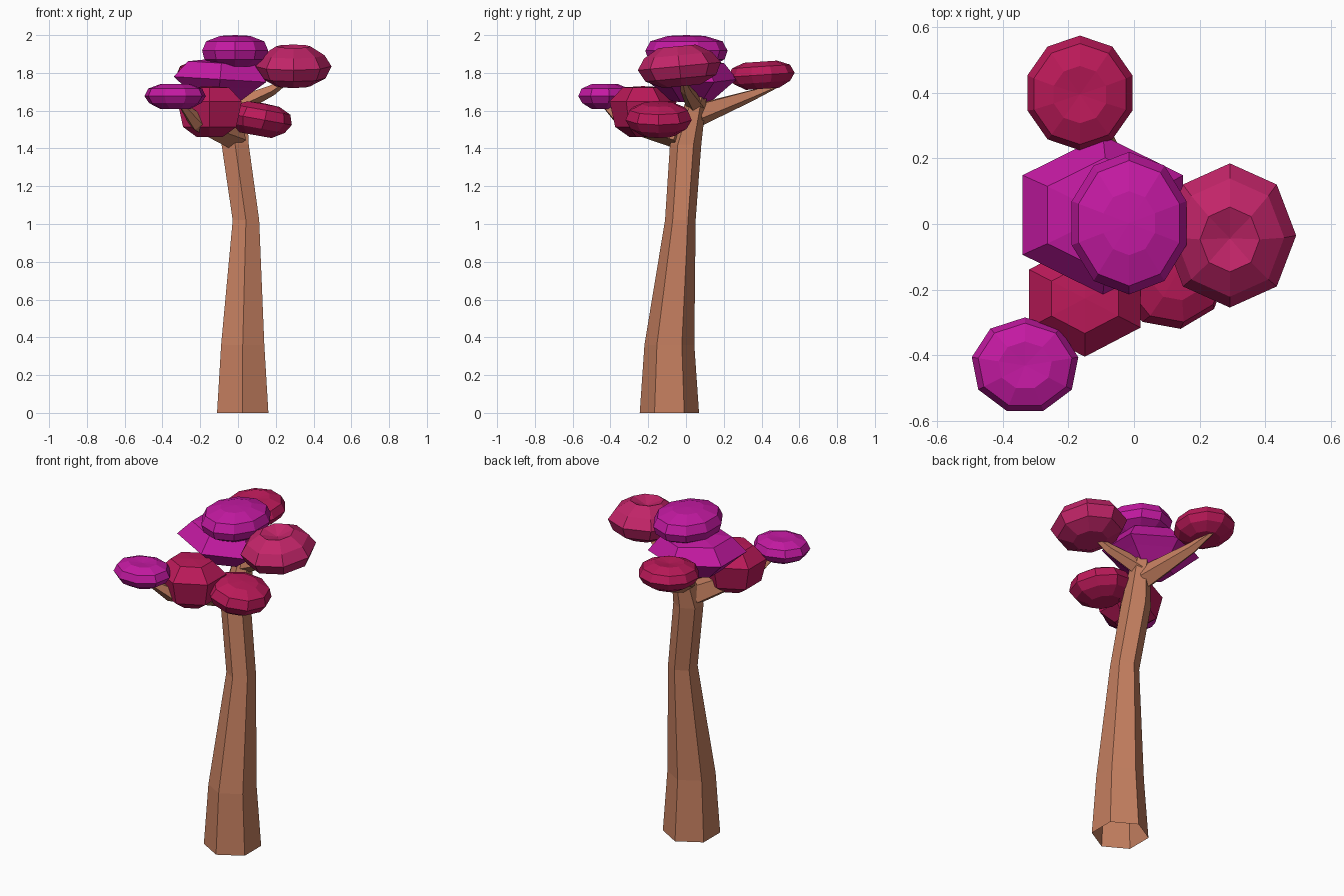
import bpy
from math import sin, cos, pi, radians
from mathutils import Vector, Euler

if "Cube" in bpy.data.objects:
    bpy.data.objects.remove(bpy.data.objects["Cube"])


def material(name, rgb):
    m = bpy.data.materials.new(name)
    m.diffuse_color = (*rgb, 1)
    m.use_nodes = True
    m.node_tree.nodes["Principled BSDF"].inputs["Base Color"].default_value = m.diffuse_color
    return m


BARK = material("bark", (0.55, 0.21, 0.115))
MAGENTA = material("magenta", (0.55, 0.010, 0.36))
CRIMSON = material("crimson", (0.50, 0.010, 0.10))
ROSE = material("rose", (0.54, 0.018, 0.14))


def make(name, verts, faces, mat):
    me = bpy.data.meshes.new(name)
    me.from_pydata([tuple(v) for v in verts], [], faces)
    me.materials.append(mat)
    ob = bpy.data.objects.new(name, me)
    bpy.context.collection.objects.link(ob)
    return ob


def bridge(rings, n):
    """Quads joining consecutive rings of n points."""
    return [(r * n + i, r * n + (i + 1) % n, (r + 1) * n + (i + 1) % n, (r + 1) * n + i)
            for r in range(rings - 1) for i in range(n)]


def branch(name, path, n=5):
    """Tapering limb through (x, y, z, radius) points."""
    pts = [Vector(p[:3]) for p in path]
    verts = []
    for k, p in enumerate(pts):
        d = (pts[min(k + 1, len(pts) - 1)] - pts[max(k - 1, 0)]).normalized()
        side = d.cross(Vector((0, 0, 1))).normalized()
        up = side.cross(d)
        for i in range(n):
            a = 2 * pi * i / n - pi / 2
            verts.append(p + path[k][3] * (side * cos(a) + up * sin(a)))
    faces = bridge(len(path), n) + [tuple(range(n))[::-1]]
    faces.append(tuple((len(path) - 1) * n + i for i in range(n)))
    make(name, verts, faces, BARK)


def foliage(name, mat, lo, hi, n, profile, apex, phase=90, tilt=(0, 0)):
    """Faceted clump from (radius, height) rings, fitted to the box lo..hi."""
    rot = Euler((radians(tilt[0]), radians(tilt[1]), 0)).to_matrix()
    flat = Vector([(h - l) / 2 for l, h in zip(lo, hi)])
    verts = []
    for r, z in profile + [(0, apex)]:
        for i in range(n if r else 1):
            a = 2 * pi * i / n + radians(phase)
            verts.append(rot @ Vector((r * cos(a) * flat.x, r * sin(a) * flat.y, z * flat.z)))
    for k in range(3):
        a, b = min(v[k] for v in verts), max(v[k] for v in verts)
        for v in verts:
            v[k] = lo[k] + (v[k] - a) / (b - a) * (hi[k] - lo[k])
    m = len(profile)
    faces = bridge(m, n) + [tuple(range(n))[::-1]]
    faces += [((m - 1) * n + i, (m - 1) * n + (i + 1) % n, m * n) for i in range(n)]
    make(name, verts, faces, mat)


# Trunk: stacked hexagons, open at the base
trunk = [(0.025, -0.088, 0, 0.157), (0.025, -0.088, 0.36, 0.132),
         (0.042, -0.03, 1.02, 0.081), (-0.015, -0.002, 1.42, 0.083),
         (0.0, 0.06, 1.68, 0.05)]
tv = [(x + r * cos(pi / 2 + i * pi / 3), y + r * sin(pi / 2 + i * pi / 3), z)
      for x, y, z, r in trunk for i in range(6)]
make("trunk", tv, bridge(5, 6) + [tuple(range(24, 30))], BARK)

# Limbs
branch("front_branch", [(-0.02, -0.02, 1.47, 0.08), (-0.22, -0.33, 1.54, 0.045),
                        (-0.32, -0.46, 1.66, 0.012)])
branch("back_branch", [(-0.03, 0.06, 1.58, 0.065), (-0.13, 0.34, 1.68, 0.032),
                       (-0.16, 0.48, 1.73, 0.01)])
branch("right_branch", [(0.0, 0.05, 1.63, 0.05), (0.18, 0.0, 1.71, 0.03),
                        (0.28, -0.02, 1.77, 0.01)])

# Foliage clumps
round_p = [(0.5, -1), (0.85, -0.55), (1, 0), (0.88, 0.6), (0.5, 0.95)]
foliage("top_foliage", MAGENTA, (-0.19, -0.215, 1.835), (0.16, 0.22, 2.0), 10,
        [(0.6, -1), (0.93, -0.55), (1, 0), (0.88, 0.6), (0.45, 0.95)], 1)
foliage("middle_foliage", MAGENTA, (-0.34, -0.215, 1.645), (0.15, 0.27, 1.88), 6,
        [(0.45, -1), (0.8, -0.35), (1, 0), (0.72, 0.75)], 1, tilt=(0, 4))
foliage("right_foliage", ROSE, (0.09, -0.255, 1.72), (0.495, 0.185, 1.95), 8,
        [(0.45, -1), (0.85, -0.6), (1, 0), (0.82, 0.55), (0.45, 1)], 0.7, tilt=(6, 0))
foliage("back_foliage", CRIMSON, (-0.325, 0.225, 1.71), (-0.005, 0.575, 1.865), 10,
        round_p, 0.8, tilt=(4, 0))
foliage("front_left_foliage", MAGENTA, (-0.495, -0.57, 1.61), (-0.17, -0.285, 1.74), 9,
        round_p, 0.85)
foliage("front_foliage", CRIMSON, (-0.32, -0.405, 1.46), (0.02, -0.05, 1.73), 6,
        [(0.4, -1), (0.83, -0.6), (1, 0.4), (0.6, 0.95)], 1)
foliage("front_right_foliage", CRIMSON, (-0.05, -0.32, 1.455), (0.285, 0.03, 1.65), 9,
        round_p, 1, phase=0, tilt=(0, 12))
